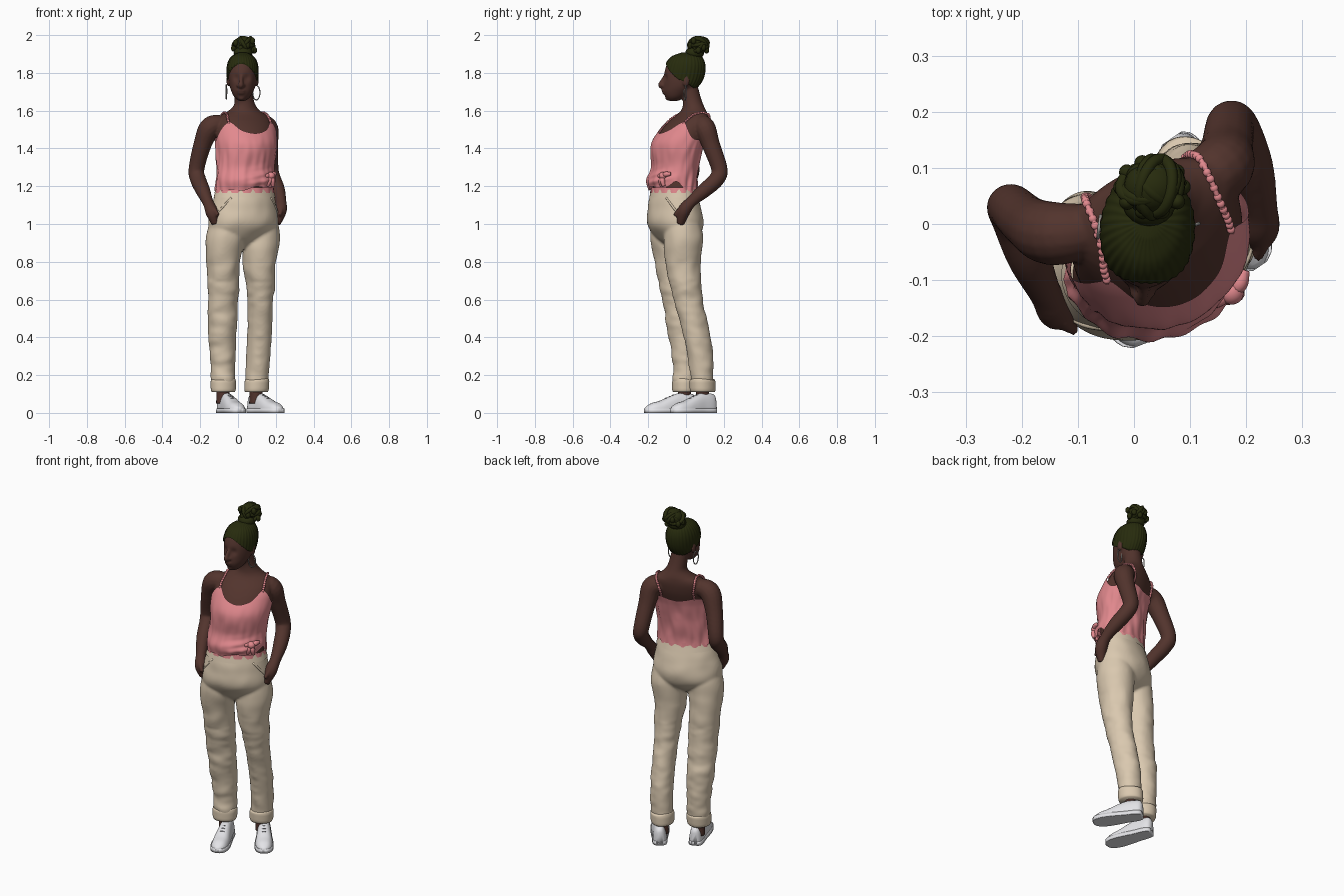
import bpy, bmesh, math, random
from mathutils import Vector, Matrix, noise

if "Cube" in bpy.data.objects:
    bpy.data.objects.remove(bpy.data.objects["Cube"])
random.seed(4)
BODY = math.radians(22)      # torso, hips and legs are turned to the figure's left
HEAD = math.radians(-4)
pi, cos, sin, deg = math.pi, math.cos, math.sin, math.radians

def material(name, rgb):
    m = bpy.data.materials.new(name)
    m.diffuse_color = (*rgb, 1)
    m.use_nodes = True
    m.node_tree.nodes["Principled BSDF"].inputs["Base Color"].default_value = m.diffuse_color
    return m
SKIN = material("brown skin", (0.085, 0.034, 0.026))
HAIR = material("dark olive hair", (0.020, 0.024, 0.004))
PINK = material("pink cloth", (0.76, 0.25, 0.27))
TAN = material("cream cloth", (0.70, 0.58, 0.43))
WHITE = material("white shoe", (0.80, 0.80, 0.83))
GREY = material("grey lace", (0.25, 0.25, 0.27))
SILVER = material("silver", (0.36, 0.34, 0.32))

def sample(keys, t):
    """Smooth interpolation of key rows (t, values...)."""
    t = min(max(t, keys[0][0]), keys[-1][0])
    i = max(k for k in range(len(keys) - 1) if keys[k][0] <= t)
    a, b = keys[i], keys[i + 1]
    p, q = keys[max(i - 1, 0)], keys[min(i + 2, len(keys) - 1)]
    h = b[0] - a[0]
    s = (t - a[0]) / h
    out = []
    for c in range(1, len(a)):
        m0 = (b[c] - p[c]) / (b[0] - p[0]) * h
        m1 = (q[c] - a[c]) / (q[0] - a[0]) * h
        out.append((2*s**3 - 3*s*s + 1)*a[c] + (s**3 - 2*s*s + s)*m0 + (3*s*s - 2*s**3)*b[c] + (s**3 - s*s)*m1)
    return out

def surf(keys, th, z, ang, off=0.0):
    """Point on a body loft; th = 90 degrees is the front."""
    cx, cy, w, f, b = sample(keys, z)
    u, v = (w + off) * cos(th), ((f if sin(th) > 0 else b) + off) * sin(th)
    return Vector((cx + u*cos(ang) + v*sin(ang), cy + u*sin(ang) - v*cos(ang), z))

def bridge(bm, rows, caps=True, closed=False):
    n = len(rows[0])
    rows = [[bm.verts.new(p) for p in r] for r in rows]
    fs = []
    for a, b in zip(rows, rows[1:] + (rows[:1] if closed else [])):
        for i in range(n):
            fs.append(bm.faces.new((a[i], a[(i+1) % n], b[(i+1) % n], b[i])))
    if caps and not closed:
        fs += [bm.faces.new(rows[0]), bm.faces.new(rows[-1])]
    if caps or closed:
        bmesh.ops.recalc_face_normals(bm, faces=fs)

def loft(bm, keys, ang=BODY, lo=None, hi=None, off=None, warp=None, n=64, m=40, caps=True):
    lo = lo or (lambda th: keys[0][0])
    hi = hi or (lambda th: keys[-1][0])
    rows = []
    for j in range(m + 1):
        row = []
        for i in range(n):
            th = 2*pi*((n - i) % n)/n
            z = lo(th) + (hi(th) - lo(th))*j/m
            p = surf(keys, th, z, ang, off(th, z) if off else 0)
            row.append(warp(p) if warp else p)
        rows.append(row)
    bridge(bm, rows, caps)

def tube(bm, pts, n=16, steps=6, closed=False):
    """Round tube through (x, y, z, radius) points."""
    if closed:
        path = [tuple(p) for p in pts]
    else:
        keys = [(i, *p) for i, p in enumerate(pts)]
        path = [sample(keys, i/steps) for i in range((len(pts) - 1)*steps + 1)]
    rows, side, k = [], None, len(path)
    for i, p in enumerate(path):
        a, b = (path[i-1], path[(i+1) % k]) if closed else (path[max(i-1, 0)], path[min(i+1, k-1)])
        d = (Vector(b[:3]) - Vector(a[:3])).normalized()
        side = side or d.orthogonal()
        side = (side - d*side.dot(d)).normalized()
        up = d.cross(side)
        rows.append([Vector(p[:3]) + p[3]*(side*cos(2*pi*j/n) + up*sin(2*pi*j/n)) for j in range(n)])
    bridge(bm, rows, closed=closed)

def ring(bm, c, rx, rz, r, rot, n=28):
    tube(bm, [(*(Vector(c) + rot @ Vector((rx*cos(t), 0, rz*sin(t)))), r)
              for t in (2*pi*i/n for i in range(n))], n=8, closed=True)

def ball(bm, c, s):
    bmesh.ops.create_uvsphere(bm, u_segments=20, v_segments=12, radius=1,
                              matrix=Matrix.Translation(c) @ Matrix.Diagonal((*s, 1)))

def finish(bm, name, mat, voxel=0, smooth=4):
    me = bpy.data.meshes.new(name)
    bm.to_mesh(me)
    bm.free()
    me.materials.append(mat)
    for p in me.polygons:
        p.use_smooth = True
    ob = bpy.data.objects.new(name, me)
    bpy.context.collection.objects.link(ob)
    if voxel:
        r = ob.modifiers.new("merge", 'REMESH')
        r.mode, r.voxel_size, r.use_smooth_shade = 'VOXEL', voxel, True
        s = ob.modifiers.new("soften", 'SMOOTH')
        s.factor, s.iterations = 0.5, smooth

# key rows: z, centre x, centre y, half width, front depth, back depth
torso = [(1.10, .035, -.06, .16, .12, .11), (1.20, .035, -.06, .148, .108, .098), (1.30, .037, -.05, .145, .115, .098),
         (1.42, .04, -.028, .155, .142, .098), (1.50, .035, .005, .158, .128, .09), (1.55, .03, .028, .15, .105, .075),
         (1.575, .03, .04, .13, .085, .064), (1.60, .033, .044, .085, .068, .058), (1.63, .036, .038, .057, .054, .054),
         (1.67, .031, .028, .05, .048, .05), (1.74, .025, .01, .048, .05, .05)]
head = [(1.652, .022, -.07, .018, .02, .03), (1.67, .022, -.06, .04, .047, .05), (1.70, .023, -.045, .057, .076, .07),
        (1.73, .024, -.03, .068, .09, .09), (1.77, .024, -.02, .074, .10, .105), (1.82, .024, -.01, .076, .10, .105),
        (1.86, .024, -.005, .068, .088, .095), (1.89, .024, 0, .048, .063, .07), (1.907, .024, .004, .015, .02, .02)]
hips = [(.87, .026, -.055, .04, .03, .04), (.93, .026, -.056, .165, .095, .112), (1.0, .028, -.058, .191, .138, .143),
        (1.10, .033, -.06, .176, .132, .128), (1.18, .035, -.06, .156, .116, .106)]
legs = {"right": [(.12, -.08, -.008, .060, .060, .055), (.25, -.08, -.005, .065, .065, .064), (.40, -.084, -.02, .076, .070, .072),
                  (.60, -.08, -.05, .082, .074, .08), (.80, -.078, -.077, .09, .088, .098), (.93, -.066, -.09, .102, .098, .11),
                  (1.04, -.05, -.088, .09, .09, .09)],
        "left": [(.12, .095, .088, .058, .062, .062), (.25, .105, .08, .061, .064, .068), (.40, .114, .055, .064, .068, .077),
                 (.60, .118, .01, .069, .074, .083), (.80, .115, -.02, .088, .092, .10), (.93, .122, -.018, .102, .098, .11),
                 (1.04, .115, -.022, .09, .09, .09)]}
arms = [[(-.07, -.01, 1.53, .046), (-.145, -.017, 1.512, .057), (-.188, .002, 1.42, .048), (-.22, .03, 1.29, .042),
         (-.211, .006, 1.235, .042), (-.187, -.06, 1.18, .039), (-.157, -.125, 1.11, .029), (-.137, -.155, 1.06, .034), (-.12, -.155, 1.0, .02)],
        [(.08, .06, 1.53, .046), (.152, .097, 1.512, .057), (.165, .132, 1.42, .048), (.172, .177, 1.29, .043),
         (.187, .16, 1.235, .042), (.21, .10, 1.18, .039), (.226, .03, 1.12, .030), (.224, -.01, 1.07, .034), (.205, -.03, 1.0, .02)]]

# skin: torso, neck, head, face and arms merged into one body
def sockets(p):
    for ex in (-.010, .046):
        d = (p - Vector((ex, -.115, 1.772))).length
        p.y += .013*math.exp(-(d/.02)**2)
    return p
bm = bmesh.new()
loft(bm, torso)
loft(bm, head, HEAD, warp=sockets)
tube(bm, [(.018, -.11, 1.785, .008), (.016, -.125, 1.757, .011), (.015, -.134, 1.735, .014), (.015, -.118, 1.722, .012)])
for s in (-1, 1):
    ball(bm, (.015 + s*.013, -.12, 1.733), (.011, .013, .009))
    ball(bm, (.024 + s*.076, .0, 1.76), (.009, .019, .032))
ball(bm, (.017, -.117, 1.706), (.024, .013, .008))
ball(bm, (.017, -.113, 1.694), (.021, .013, .008))
ball(bm, (.018, -.095, 1.668), (.02, .015, .014))
for a in arms:
    tube(bm, a)
tube(bm, [(-.15, -.135, 1.10, .014), (-.125, -.175, 1.075, .012), (-.105, -.19, 1.045, .010)])
tube(bm, [(.222, .0, 1.11, .014), (.228, -.035, 1.075, .012), (.22, -.06, 1.045, .010)])
finish(bm, "body", SKIN, .006, 3)

# hair cap with hairline falling from forehead to nape
def hairline(th):
    s = sin(th)
    return 1.762 + .09*s**1.4 if s > 0 else 1.762 + .05*s
bm = bmesh.new()
loft(bm, head, HEAD, lo=hairline, n=160, m=24, off=lambda th, z: .008 + .0012*sin(th*32))
finish(bm, "hair_cap", HAIR)
# coiled bun
bm = bmesh.new()
B = Vector((.032, .066, 1.951))
ball(bm, B, (.05, .047, .044))
ball(bm, B + Vector((-.005, -.02, -.045)), (.05, .05, .035))
for i in range(11):
    rot = Matrix.Rotation(i*1.1, 3, 'Z') @ Matrix.Rotation(random.uniform(.2, 1.5), 3, 'X')
    c = B + Vector((random.uniform(-.016, .016), random.uniform(-.008, .008), random.uniform(-.008, .002)))
    ring(bm, c, random.uniform(.036, .05), .04, .0105, rot)
for i in range(10):
    t = i*.63
    ball(bm, B + Vector((.055*cos(t), .045*sin(t), random.uniform(-.045, .025))), (.014, .014, .018))
finish(bm, "hair_bun", HAIR)

# hoop earrings
for name, c, turn in (("left", (.097, -.005, 1.695), .3), ("right", (-.062, -.005, 1.70), 1.45)):
    bm = bmesh.new()
    ring(bm, c, .020, .038, .003, Matrix.Rotation(turn, 3, 'Z'))
    finish(bm, name + "_earring", SILVER)

# camisole with shaped neckline, gathered front and an open side under the knot
neck = [(-180, 1.44), (-125, 1.475), (-90, 1.46), (-55, 1.475), (0, 1.45), (44, 1.54), (66, 1.497), (90, 1.48),
        (114, 1.497), (136, 1.54), (180, 1.44)]
def neckline(th):
    d = math.degrees(th)
    return sample(neck, d - 360 if d > 180 else d)[0]
def hem(th):
    return 1.178 + .05*math.exp(-((math.degrees(th) - 26)/15)**2) + .02*math.exp(-((math.degrees(th) - 75)/25)**2) + .004*sin(th*9)
def drape(th, z):
    front = max(sin(th), 0)
    puff = front*.026*math.exp(-((z - 1.23)/.045)**2)
    fold = .007*noise.noise(Vector((cos(th)*5, sin(th)*5, z*9)))
    gather = .004*sin(z*150 + th*5)*math.exp(-((th - 1.2)/.5)**2 - ((z - 1.24)/.04)**2)
    return .013 + puff + gather + fold*min(1, max(0, (1.5 - z)*8)) + .003*sin(th*17)*math.exp(-((z - 1.2)/.05)**2)
bm = bmesh.new()
loft(bm, torso, lo=hem, hi=neckline, off=drape, n=120, m=50, caps=False)
finish(bm, "camisole", PINK)
bm = bmesh.new()
loft(bm, torso, lo=lambda th: 1.165, hi=lambda th: 1.192, off=lambda th, z: .011 + .002*sin(th*15), m=4, caps=False)
finish(bm, "camisole_lower_hem", PINK)
# knot and its tails
bm = bmesh.new()
K = surf(torso, deg(54), 1.255, BODY, .03)
ball(bm, K, (.022, .022, .02))
for dx, dy, dz in ((-.02, -.008, -.055), (.012, .004, -.055), (-.06, -.018, -.008), (.024, .04, .01)):
    e = K + Vector((dx, dy, dz))
    tube(bm, [(*K, .009), (*((K + e)/2 + Vector((.003, -.005, .003))), .014), (*e, .009)], n=12)
finish(bm, "camisole_knot", PINK)
# ruffled shoulder straps
for name, f in (("left", lambda d: deg(d)), ("right", lambda d: pi - deg(d))):
    bm = bmesh.new()
    pts = [surf(torso, f(d), z, BODY, .008) for d, z in
           ((43, 1.53), (40, 1.555), (32, 1.578), (0, 1.59), (-36, 1.578), (-50, 1.55), (-56, 1.51), (-56, 1.465))]
    tube(bm, [(*p, .005) for p in pts], n=10)
    for i in range(1, len(pts)):
        for k in (.2, .55, .9):
            ball(bm, pts[i-1].lerp(pts[i], k) + Vector((0, 0, .002)), (.0075, .0075, .006))
    finish(bm, name + "_strap", PINK)

# trousers: hips and legs merged, with soft creases
def crease(p):
    k = noise.noise(Vector((p.x*9, p.y*9, p.z*13))) + .6*noise.noise(Vector((p.x*16 + 5, p.y*16, p.z*(30 if p.z < .7 else 14))))
    cx = .03 if p.z > .95 else (-.08 if p.x < .02 else .11)
    d = Vector((p.x - cx, p.y + .03, 0)).normalized()
    return p + d*k*(.007 if p.z < .8 else .004)
bm = bmesh.new()
loft(bm, hips, warp=crease)
for keys in legs.values():
    loft(bm, keys, warp=crease, m=80)
finish(bm, "trousers", TAN, .007, 7)
bm = bmesh.new()
loft(bm, hips, lo=lambda th: 1.14, hi=lambda th: 1.182, off=lambda th, z: .003, m=5, caps=False)
for d0, d1 in ((10, 48), (170, 132)):             # slanted pocket edges
    tube(bm, [(*surf(hips, deg(d0 + (d1 - d0)*k), 1.02 + .12*k, BODY, -.001), .006) for k in (0, .5, 1)], n=8)
finish(bm, "waistband_and_pockets", TAN)

# rolled cuffs and ankles
for name, keys in legs.items():
    bm = bmesh.new()
    loft(bm, keys, lo=lambda th: .122, hi=lambda th: .178 + .004*sin(2*th), m=8,
         off=lambda th, z: .001 + .005*max(0, 1 - ((z - .15)/.028)**4) + .002*sin(3*th))
    bmesh.ops.translate(bm, verts=[v for v in bm.verts if v.co.z < .15], vec=(0, 0, -.012))
    finish(bm, name + "_cuff", TAN)
    x, y = keys[0][1:3]
    bm = bmesh.new()
    tube(bm, [(x, y + .002, .05, .036), (x, y, .10, .034), (x, y, .15, .037)])
    finish(bm, name + "_ankle", SKIN)

# shoes: upper, sole and laces; rows are length fraction, half width, height
last = [(0, .018, .078), (.03, .029, .096), (.12, .037, .103), (.32, .040, .104), (.5, .045, .088),
        (.7, .049, .064), (.86, .044, .052), (.96, .030, .036), (1, .012, .028)]
for name, heel, toe in (("right", (-.088, .046), (.012, -.216)), ("left", (.067, .153), (.225, -.075))):
    heel, toe = Vector((*heel, 0)), Vector((*toe, 0))
    d = (toe - heel).normalized()
    side = Vector((-d.y, d.x, 0))
    def section(t, grow, top):
        w, h = sample(last, t)
        c, h = heel.lerp(toe, t), top or h
        return [c + side*(w + grow)*math.copysign(abs(cos(a))**.75, cos(a)) +
                Vector((0, 0, h*max(0, sin(a))**.8)) for a in (2*pi*i/28 for i in range(28))]
    for part, grow, top in (("upper", 0, None), ("sole", .003, .024)):
        bm = bmesh.new()
        rows = [section(i/30, grow, top) for i in range(31)]
        if top:
            rows = [[Vector((p.x, p.y, top if 0 < k < 14 else 0)) for k, p in enumerate(r)] for r in rows]
        bridge(bm, rows)
        finish(bm, name + "_shoe_" + part, WHITE)
    bm = bmesh.new()
    for t in (.44, .51, .58):
        c, h = heel.lerp(toe, t), sample(last, t)[1]
        tube(bm, [(*(c + side*s*.022 + Vector((0, 0, h*(.9 if s else 1)))), .0025) for s in (-1, 0, 1)], n=8)
    finish(bm, name + "_laces", GREY)
